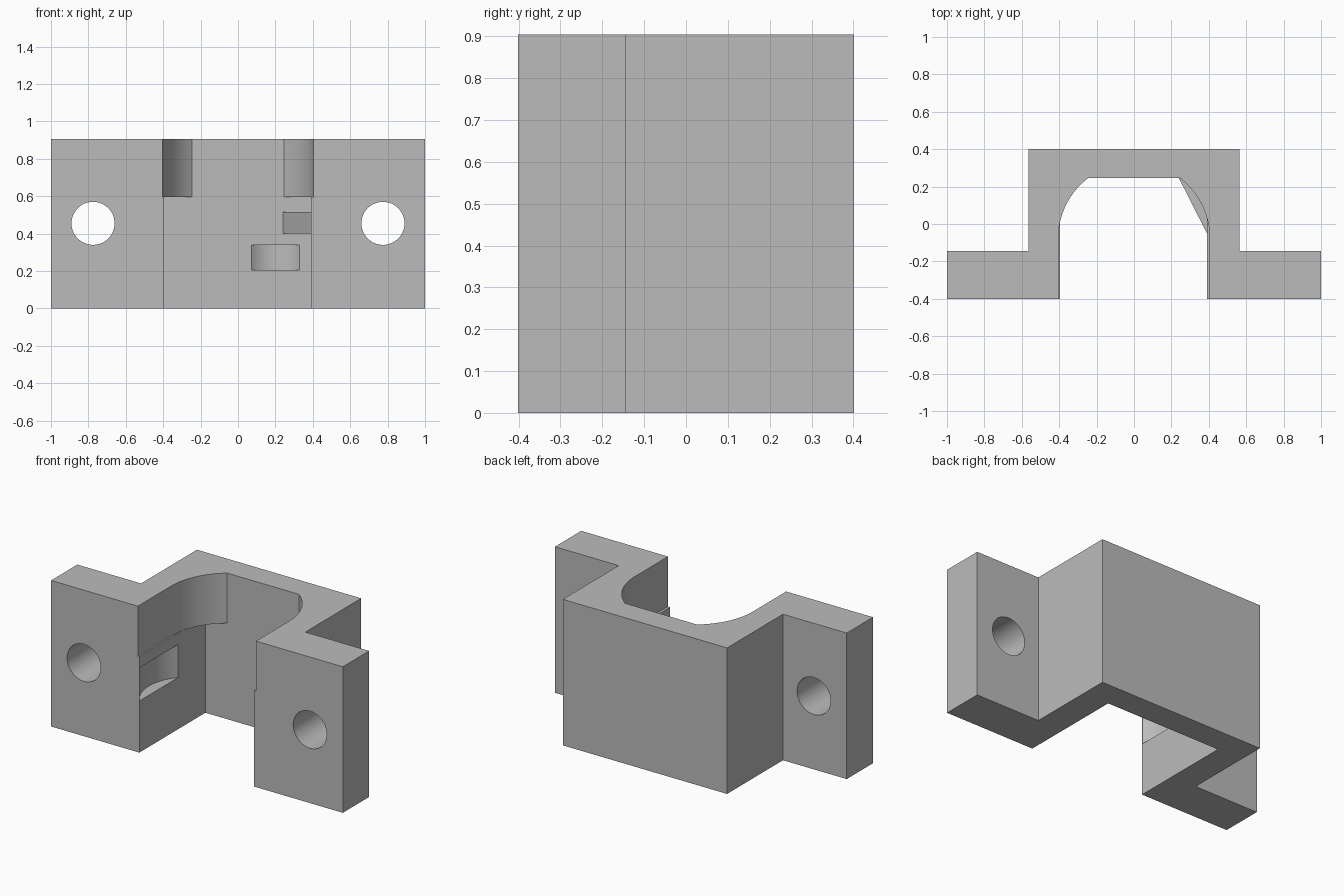
import bpy, bmesh, math

old = bpy.data.objects.get("Cube")
if old:
    bpy.data.objects.remove(old, do_unlink=True)

grey = bpy.data.materials.new("plain_grey")
grey.use_nodes = True
grey.diffuse_color = (0.5, 0.5, 0.5, 1)
grey.node_tree.nodes["Principled BSDF"].inputs["Base Color"].default_value = (0.5, 0.5, 0.5, 1)

HEIGHT, STEP = 0.905, 0.595   # full height, and where the pocket changes shape
BACK = 0.245                  # inner back wall


def prism(name, outline, z0, z1):
    """Extrude a plan outline from z0 to z1."""
    bm = bmesh.new()
    face = bm.faces.new([bm.verts.new((x, y, z0)) for x, y in outline])
    top = bmesh.ops.extrude_face_region(bm, geom=[face])["geom"]
    for v in top:
        if isinstance(v, bmesh.types.BMVert):
            v.co.z = z1
    bmesh.ops.recalc_face_normals(bm, faces=bm.faces)
    mesh = bpy.data.meshes.new(name)
    bm.to_mesh(mesh)
    bm.free()
    mesh.materials.append(grey)
    obj = bpy.data.objects.new(name, mesh)
    bpy.context.scene.collection.objects.link(obj)
    return obj


def arc(cx, cy, r, a0, a1, steps):
    """Points along an arc, angles in radians."""
    return [(cx + r * math.cos(a0 + (a1 - a0) * i / steps),
             cy + r * math.sin(a0 + (a1 - a0) * i / steps)) for i in range(steps + 1)]


def disc(name, cx, cy, r, z0, z1):
    return prism(name, arc(cx, cy, r, 0, math.tau, 96)[:-1], z0, z1)


def cut(target, cutter):
    """Subtract the cutter, then discard it."""
    cutter.hide_render = True
    mod = target.modifiers.new("cut", "BOOLEAN")
    mod.operation, mod.solver, mod.object = "DIFFERENCE", "EXACT", cutter
    bpy.context.view_layer.objects.active = target
    bpy.ops.object.modifier_apply(modifier=mod.name)
    bpy.data.objects.remove(cutter, do_unlink=True)


# Bracket body with two side flanges
half = [(1, -0.402), (1, -0.145), (0.563, -0.145), (0.563, 0.402)]
bracket = prism("bracket", half + [(-x, y) for x, y in reversed(half)], 0, HEIGHT)

# Square lower pocket
cut(bracket, prism("lower_pocket", [(-0.395, -0.6), (0.39, -0.6), (0.39, BACK), (-0.395, BACK)],
                   -0.1, STEP))

# Rounded upper pocket with a flat back
r, cy = 0.405, -0.077
a = math.asin((BACK - cy) / r)
cut(bracket, prism("upper_pocket", [(-r, -0.6), (r, -0.6)] + arc(0, cy, r, 0, a, 24)
                   + arc(0, cy, r, math.pi - a, math.pi, 24), STEP, 1.1))

# Curved recesses in the side wall and the back wall
cut(bracket, disc("side_recess", -0.175, -0.21, 0.29, 0.32, 0.525))
cut(bracket, disc("back_recess", 0.2, 0.107, 0.189, 0.205, 0.34))

# Screw holes through the flanges
for side in (-1, 1):
    hole = disc("screw_hole", 0, 0, 0.115, -0.6, 0.6)
    hole.rotation_euler.x = math.pi / 2
    hole.location = (side * 0.775, 0, 0.455)
    bpy.context.view_layer.update()
    cut(bracket, hole)

# Slanted block across the inner corner
gusset = prism("corner_gusset", [(0.24, BACK), (0.39, -0.05), (0.4, -0.05), (0.4, 0.255), (0.24, 0.255)],
               0.4, 0.515)

# Smooth the curved walls, keep the edges sharp
for obj in (bracket, gusset):
    bpy.ops.object.select_all(action="DESELECT")
    obj.select_set(True)
    bpy.context.view_layer.objects.active = obj
    bpy.ops.object.shade_smooth_by_angle(angle=math.radians(25))
